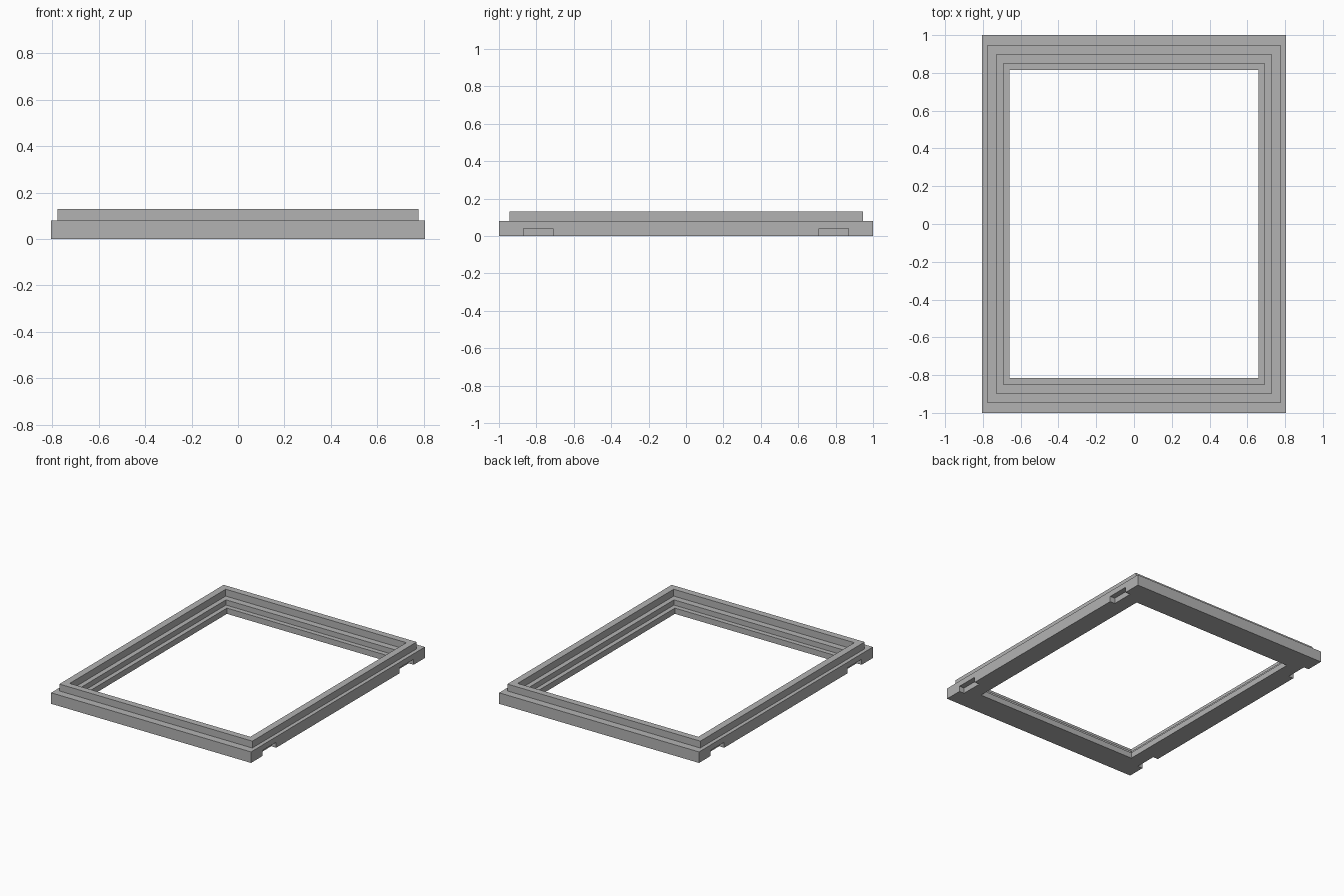
import bpy
import bmesh

cube = bpy.data.objects.get("Cube")
if cube:
    bpy.data.objects.remove(cube, do_unlink=True)

grey = bpy.data.materials.new("plain_grey")
grey.use_nodes = True
colour = (0.45, 0.45, 0.45, 1)
grey.diffuse_color = colour
grey.node_tree.nodes["Principled BSDF"].inputs["Base Color"].default_value = colour

# Stepped cross-section: half width, half depth, height
PROFILE = [
    (0.805, 1.0, 0), (0.805, 1.0, 0.08),
    (0.777, 0.945, 0.08), (0.777, 0.945, 0.13),
    (0.727, 0.897, 0.13), (0.727, 0.897, 0.08),
    (0.692, 0.85, 0.08), (0.692, 0.85, 0.042),
    (0.66, 0.815, 0.042), (0.66, 0.815, 0),
]
CORNERS = [(-1, -1), (1, -1), (1, 1), (-1, 1)]


def add_object(name, bm):
    bmesh.ops.recalc_face_normals(bm, faces=bm.faces)
    mesh = bpy.data.meshes.new(name)
    bm.to_mesh(mesh)
    bm.free()
    mesh.materials.append(grey)
    obj = bpy.data.objects.new(name, mesh)
    bpy.context.collection.objects.link(obj)
    return obj


# Rectangular frame, the section carried around four mitred corners
bm = bmesh.new()
rings = [[bm.verts.new((sx * x, sy * y, z)) for sx, sy in CORNERS] for x, y, z in PROFILE]
for ring, following in zip(rings, rings[1:] + rings[:1]):
    for i in range(4):
        j = (i + 1) % 4
        bm.faces.new((ring[i], ring[j], following[j], following[i]))
frame = add_object("stepped_frame", bm)

# Four notches in the lower edges of the long sides
NOTCH_DEPTH, NOTCH_HEIGHT = 0.04, 0.04
bm = bmesh.new()
for sx, sy in CORNERS:
    verts = bmesh.ops.create_cube(bm, size=1)["verts"]
    bmesh.ops.scale(bm, verts=verts, vec=(2 * NOTCH_DEPTH, 0.16, 2 * NOTCH_HEIGHT))
    bmesh.ops.translate(bm, verts=verts, vec=(sx * 0.805, sy * 0.79, 0))
cutter = add_object("notch_cutter", bm)
cutter.hide_render = True

cut = frame.modifiers.new("notches", "BOOLEAN")
cut.operation = "DIFFERENCE"
cut.solver = "EXACT"
cut.object = cutter
bpy.context.view_layer.objects.active = frame
bpy.ops.object.modifier_apply(modifier=cut.name)
bpy.data.objects.remove(cutter, do_unlink=True)
